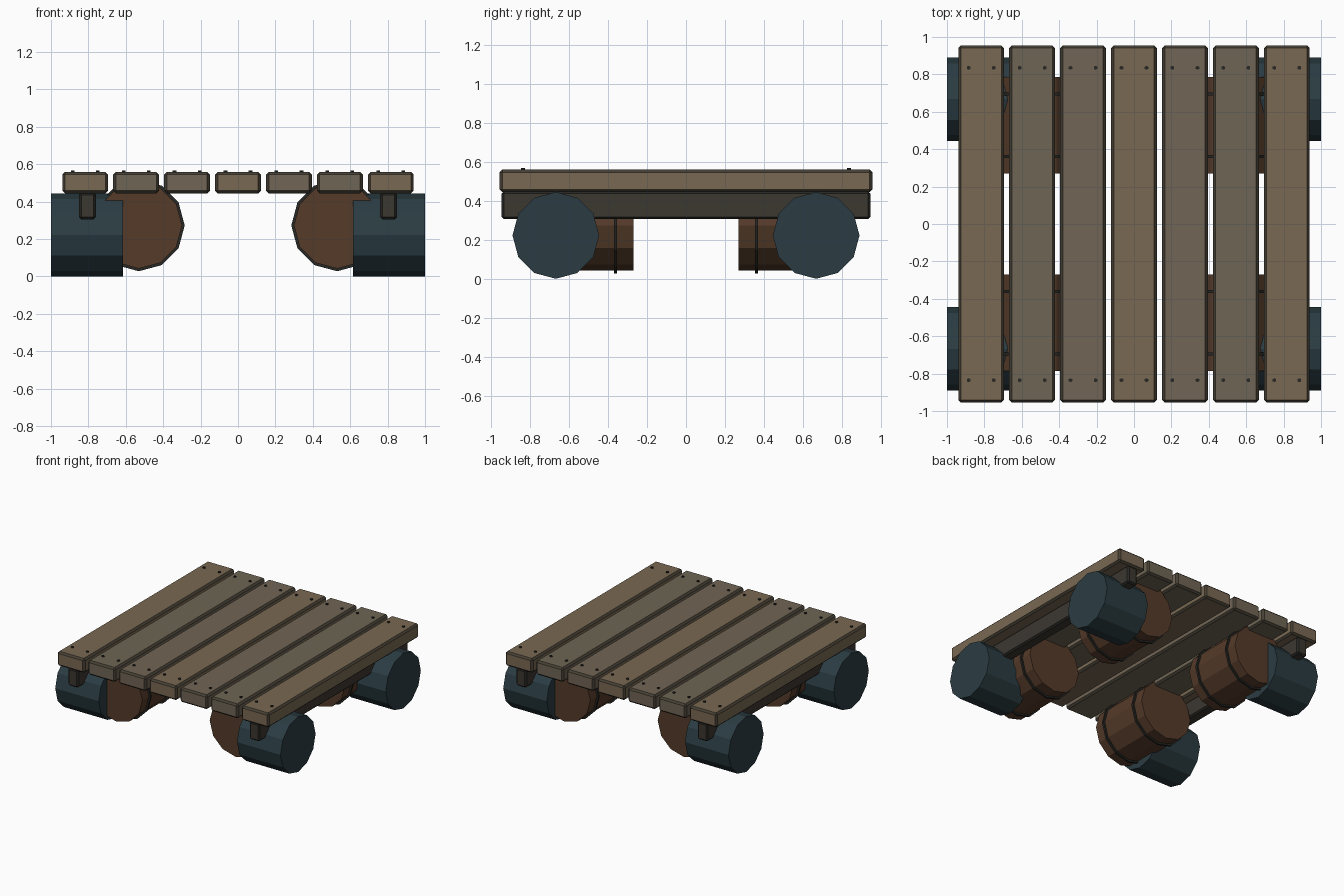
import bpy
from math import radians

if "Cube" in bpy.data.objects:
    bpy.data.objects.remove(bpy.data.objects["Cube"])


def material(name, rgb):
    m = bpy.data.materials.new(name)
    m.diffuse_color = (*rgb, 1)
    m.use_nodes = True
    m.node_tree.nodes["Principled BSDF"].inputs["Base Color"].default_value = m.diffuse_color
    return m


WOODS = [material("brown_wood", (0.19, 0.14, 0.085)),
         material("grey_wood", (0.155, 0.13, 0.09)),
         material("mid_wood", (0.165, 0.13, 0.09))]
EDGE = material("worn_edge", (0.06, 0.05, 0.035))
BEAM = material("dark_wood", (0.045, 0.038, 0.03))
BARREL = material("barrel_wood", (0.09, 0.043, 0.022))
DRUM = material("drum_blue", (0.024, 0.046, 0.056))
IRON = material("iron", (0.02, 0.02, 0.018))


def box(name, loc, size, mat, bevel):
    bpy.ops.mesh.primitive_cube_add(size=1, location=loc)
    o = bpy.context.object
    o.name = name
    o.scale = size
    bpy.ops.object.transform_apply(location=False, rotation=False, scale=True)
    o.data.materials.append(mat)
    o.data.materials.append(EDGE if mat != BEAM else IRON)
    b = o.modifiers.new("bevel", "BEVEL")
    b.width = bevel
    b.segments = 1
    b.material = 1
    return o


def cylinder(name, loc, radius, depth, axis, mat, sides=12):
    rot = {"x": (0, radians(90), 0), "y": (radians(90), 0, 0), "z": (0, 0, 0)}[axis]
    bpy.ops.mesh.primitive_cylinder_add(vertices=sides, radius=radius, depth=depth,
                                        location=loc, rotation=rot)
    o = bpy.context.object
    o.name = name
    o.data.materials.append(mat)
    return o


# Deck planks with two nails at each end
for i, tone in enumerate([0, 1, 2, 0, 2, 1, 0]):
    x = (i - 3) * 0.2725
    box(f"deck_plank_{i + 1}", (x, 0, 0.502), (0.244, 1.91, 0.115), WOODS[tone], 0.014)
    for sx in (-1, 1):
        for sy in (-1, 1):
            cylinder("nail", (x + sx * 0.067, sy * 0.835, 0.558), 0.011, 0.018, "z", IRON, 6)

for sx in (-1, 1):
    # Side beam under the deck
    box("side_beam", (sx * 0.805, 0, 0.377), (0.09, 1.89, 0.143), BEAM, 0.012)
    for sy in (-1, 1):
        # Floating drum lying crosswise at the corner
        cylinder("blue_drum", (sx * 0.807, sy * 0.667, 0.222), 0.222, 0.386, "x", DRUM)
        # Barrel lying lengthwise beside it, with two hoops
        cylinder("barrel", (sx * 0.53, sy * 0.528, 0.273), 0.231, 0.516, "y", BARREL)
        for y in (0.362, 0.694):
            cylinder("barrel_hoop", (sx * 0.53, sy * y, 0.273), 0.245, 0.016, "y", IRON)
